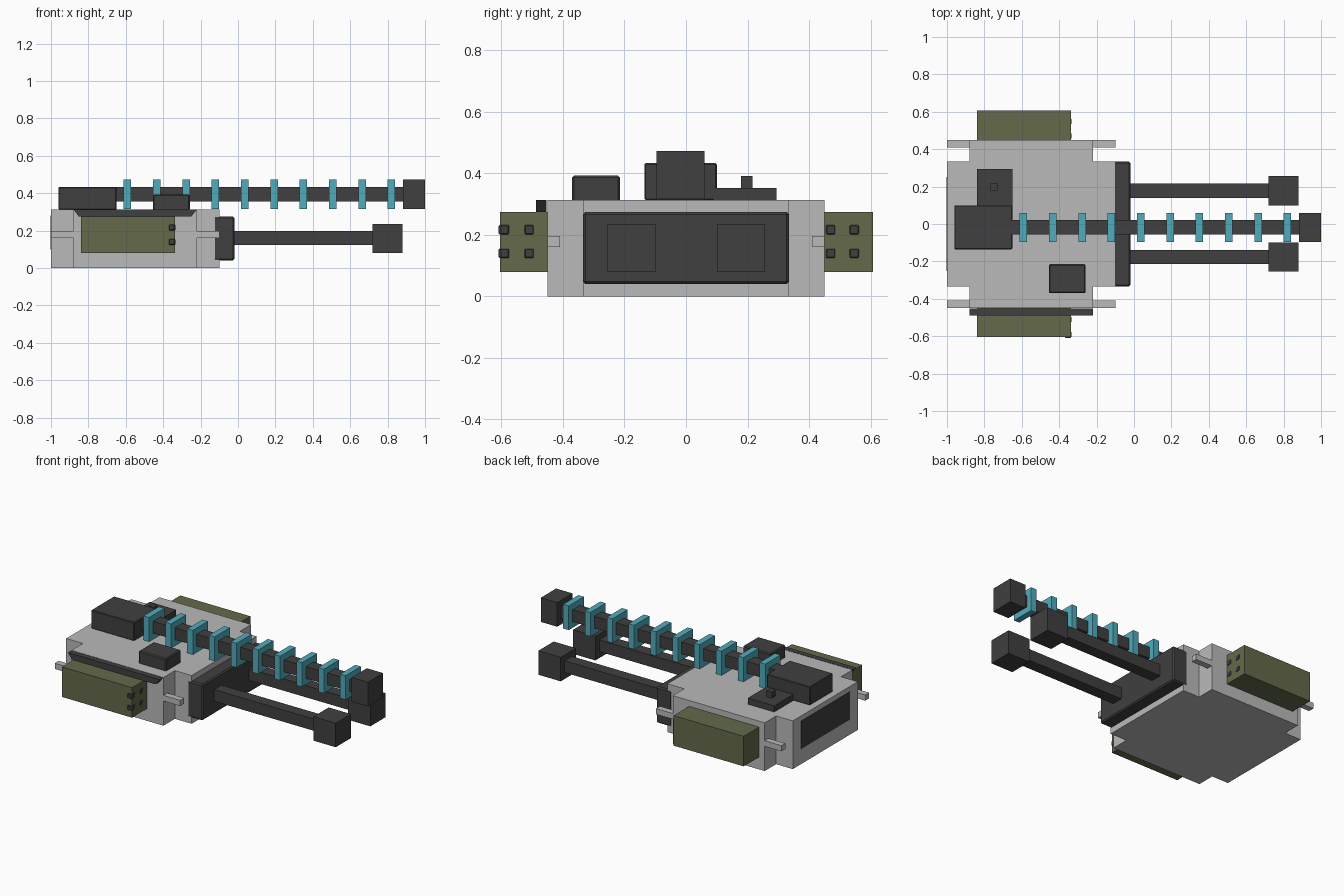
import bpy, bmesh

cube = bpy.data.objects.get("Cube")
if cube:
    bpy.data.objects.remove(cube, do_unlink=True)


def material(name, srgb):
    lin = [((c + 0.055) / 1.055) ** 2.4 for c in srgb] + [1.0]
    m = bpy.data.materials.new(name)
    m.use_nodes = True
    m.diffuse_color = lin
    bsdf = m.node_tree.nodes["Principled BSDF"]
    bsdf.inputs["Base Color"].default_value = lin
    bsdf.inputs["Roughness"].default_value = 0.8
    return m


GREY = material("light grey", (0.73, 0.73, 0.73))
DARK = material("dark grey", (0.25, 0.25, 0.25))
GREEN = material("olive green", (0.39, 0.415, 0.29))
TEAL = material("teal", (0.32, 0.67, 0.74))


def finish(name, bm, mat):
    bmesh.ops.recalc_face_normals(bm, faces=bm.faces)
    me = bpy.data.meshes.new(name)
    bm.to_mesh(me)
    bm.free()
    me.materials.append(mat)
    ob = bpy.data.objects.new(name, me)
    bpy.context.collection.objects.link(ob)
    return ob


def box(name, x, y, z, mat, bevel=0.0):
    """Box from (min, max) ranges, with an optional single chamfer."""
    bm = bmesh.new()
    bmesh.ops.create_cube(bm, size=1)
    for v in bm.verts:
        v.co = [r[0] if c < 0 else r[1] for c, r in zip(v.co, (x, y, z))]
    if bevel:
        bmesh.ops.bevel(bm, geom=bm.edges[:], offset=bevel, segments=1, affect='EDGES')
    return finish(name, bm, mat)


def prism(name, points, direction, mat):
    """Extrude a flat outline of 3D points along a direction."""
    bm = bmesh.new()
    face = bm.faces.new([bm.verts.new(p) for p in points])
    new = bmesh.ops.extrude_face_region(bm, geom=[face])
    verts = [g for g in new["geom"] if isinstance(g, bmesh.types.BMVert)]
    bmesh.ops.translate(bm, verts=verts, vec=direction)
    return finish(name, bm, mat)


# Hull: rectangle with notched corners
xa, xb, xc, xd, yi, yo = -1.0, -0.88, -0.22, -0.10, 0.333, 0.45
outline = [(xa, -yi), (xb, -yi), (xb, -yo), (xc, -yo), (xc, -yi), (xd, -yi),
           (xd, yi), (xc, yi), (xc, yo), (xb, yo), (xb, yi), (xa, yi)]
prism("hull", [(x, y, 0) for x, y in outline], (0, 0, 0.313), GREY)

# Small bars crossing the corner notches
for side, ys in (("right", (-0.45, -0.41)), ("left", (0.41, 0.45))):
    box(f"{side}_rear_bar", (-1.0, -0.88), ys, (0.16, 0.197), GREY)
    box(f"{side}_front_bar", (-0.22, -0.10), ys, (0.16, 0.197), GREY)

# Gun mount plate and rear panel
box("gun_mount", (-0.13, -0.02), (-0.335, 0.335), (0.04, 0.275), DARK, 0.008)
box("rear_panel", (-1.003, -0.995), (-0.25, 0.25), (0.10, 0.28), DARK)

# Twin guns with muzzle blocks
for side, yc in (("right", -0.177), ("left", 0.178)):
    box(f"{side}_gun_barrel", (-0.04, 0.73), (yc - 0.038, yc + 0.038), (0.122, 0.198), DARK)
    box(f"{side}_gun_muzzle", (0.72, 0.88), (yc - 0.078, yc + 0.078), (0.08, 0.236), DARK)

# Launcher pods with chamfered tips at their front ends
for side, ys, tips in (("right", (-0.605, -0.45), (-0.59, -0.51)),
                       ("left", (0.45, 0.608), (0.47, 0.547))):
    box(f"{side}_pod", (-0.84, -0.337), ys, (0.08, 0.275), GREEN)
    for i, yc in enumerate(tips):
        for j, zc in enumerate((0.14, 0.217)):
            box(f"{side}_pod_tip_{i}_{j}", (-0.372, -0.334), (yc - 0.019, yc + 0.019),
                (zc - 0.019, zc + 0.019), DARK, 0.007)

# Trim strip along the right upper edge, with slanted ends
prism("side_trim", [(-0.88, -0.488, 0.313), (-0.22, -0.488, 0.313),
                    (-0.25, -0.488, 0.275), (-0.85, -0.488, 0.275)], (0, 0.035, 0), DARK)

# Top long gun
box("long_gun_breech", (-0.96, -0.65), (-0.135, 0.10), (0.313, 0.433), DARK, 0.004)
box("long_gun_barrel", (-0.66, 0.89), (-0.056, 0.021), (0.356, 0.433), DARK)
box("long_gun_muzzle", (0.883, 1.0), (-0.096, 0.06), (0.316, 0.473), DARK)
for i in range(10):
    xc = -0.591 + i * 0.1568
    box(f"coil_{i}", (xc - 0.02, xc + 0.02), (-0.096, 0.06), (0.316, 0.473), TEAL)

# Roof fittings
box("roof_hatch", (-0.455, -0.258), (-0.37, -0.215), (0.305, 0.393), DARK, 0.006)
box("sensor_base", (-0.84, -0.65), (0.09, 0.295), (0.305, 0.353), DARK)
box("sensor_peg", (-0.767, -0.729), (0.178, 0.216), (0.35, 0.392), DARK)
